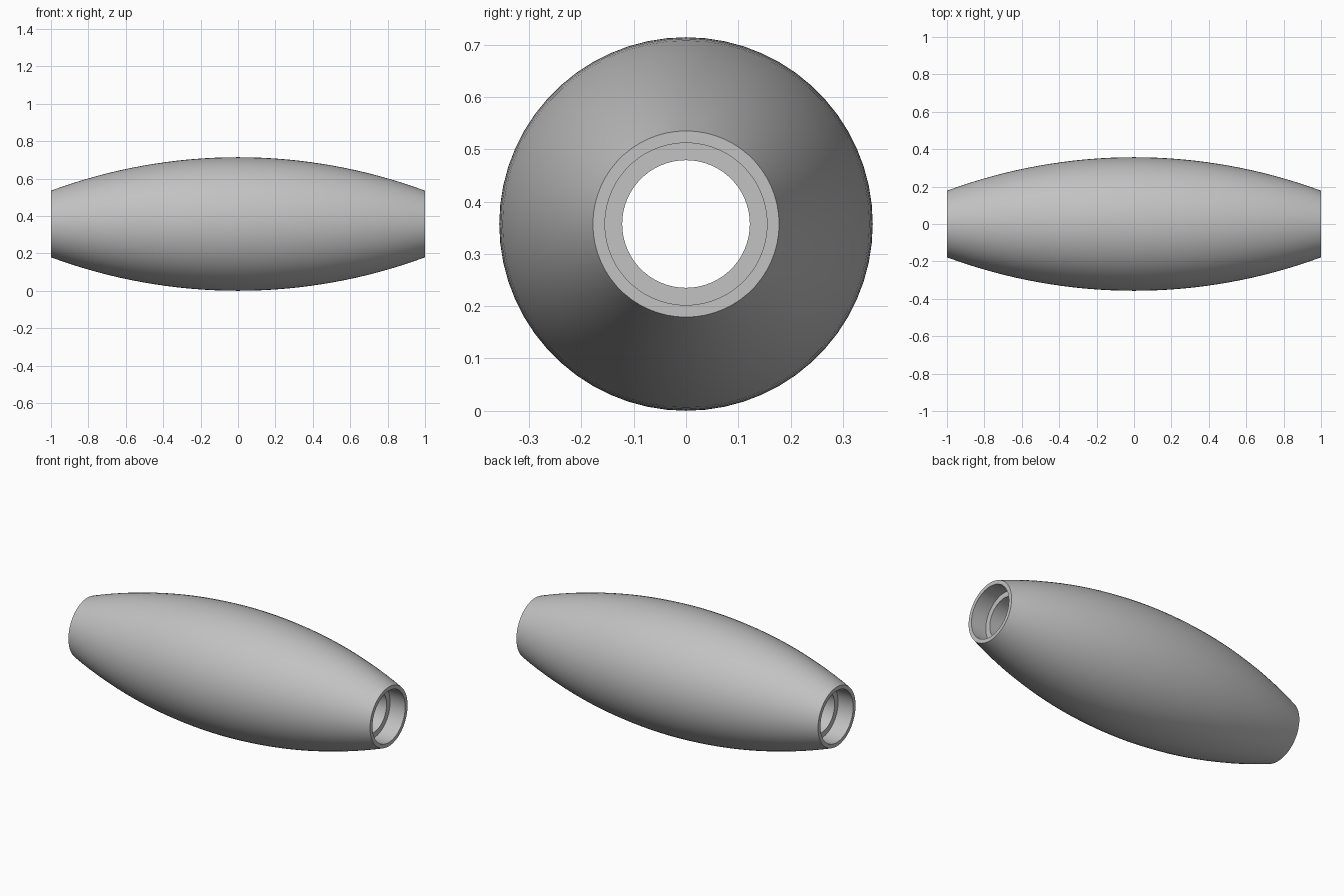
import bpy, bmesh, math
from mathutils import Vector

if "Cube" in bpy.data.objects:
    bpy.data.objects.remove(bpy.data.objects["Cube"], do_unlink=True)

HALF, R_MID, R_END = 1.0, 0.357, 0.178
R_SOCKET, R_BORE, DEPTH = 0.155, 0.122, 0.1
SIDES, STEPS = 60, 32

# Single grey material
grey = bpy.data.materials.new("satin_grey")
grey.use_nodes = True
colour = (0.54, 0.54, 0.54, 1)
grey.diffuse_color = colour
grey.node_tree.nodes["Principled BSDF"].inputs["Base Color"].default_value = colour

# Outer skin: a circular arc bulging from the ends to the middle
sag = R_MID - R_END
arc_r = (HALF ** 2 + sag ** 2) / (2 * sag)
half_angle = math.asin(HALF / arc_r)
profile = []
for i in range(STEPS + 1):
    a = half_angle * (2 * i / STEPS - 1)
    profile.append((arc_r * math.sin(a), R_MID - arc_r * (1 - math.cos(a))))

# Stepped bore: a shallow socket at each end and a narrower through hole
inner = HALF - DEPTH
profile += [(HALF, R_SOCKET), (inner, R_SOCKET), (inner, R_BORE),
            (-inner, R_BORE), (-inner, R_SOCKET), (-HALF, R_SOCKET)]

# Spin the closed profile around the long axis
bm = bmesh.new()
verts = [bm.verts.new((x, 0, r)) for x, r in profile]
edges = [bm.edges.new((v, verts[i - 1])) for i, v in enumerate(verts)]
bmesh.ops.spin(bm, geom=verts + edges, cent=(0, 0, 0), axis=(1, 0, 0),
               angle=math.tau, steps=SIDES, use_merge=False)
bmesh.ops.remove_doubles(bm, verts=bm.verts, dist=0.0001)
bmesh.ops.recalc_face_normals(bm, faces=bm.faces)
bmesh.ops.translate(bm, verts=bm.verts, vec=Vector((0, 0, R_MID)))

mesh = bpy.data.meshes.new("barrel_sleeve")
bm.to_mesh(mesh)
bm.free()
mesh.materials.append(grey)
sleeve = bpy.data.objects.new("barrel_sleeve", mesh)
bpy.context.collection.objects.link(sleeve)

# Smooth curved walls, crisp rims and steps
bpy.ops.object.select_all(action="DESELECT")
sleeve.select_set(True)
bpy.context.view_layer.objects.active = sleeve
bpy.ops.object.shade_smooth_by_angle(angle=math.radians(30))
